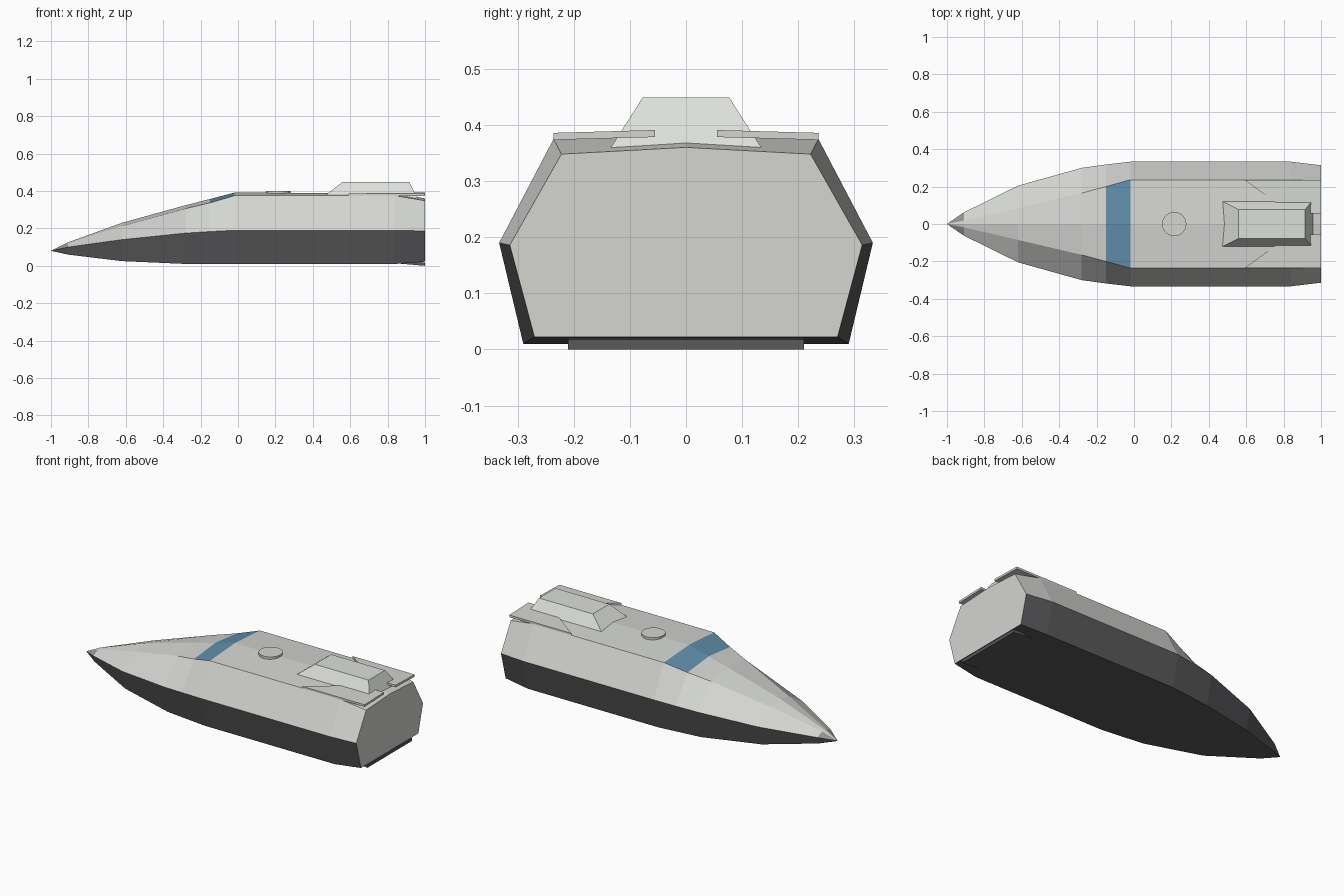
import bpy, bmesh, math

if "Cube" in bpy.data.objects:
    bpy.data.objects.remove(bpy.data.objects["Cube"], do_unlink=True)


def material(name, rgb):
    m = bpy.data.materials.new(name)
    m.use_nodes = True
    m.diffuse_color = (*rgb, 1)
    m.node_tree.nodes["Principled BSDF"].inputs["Base Color"].default_value = (*rgb, 1)
    return m


light = material("light grey", (0.66, 0.67, 0.64))
pale = material("pale grey", (0.72, 0.74, 0.70))
dark = material("dark grey", (0.10, 0.10, 0.105))
glass = material("window blue", (0.12, 0.27, 0.41))
mid = material("nose grey", (0.3, 0.3, 0.3))


def finish(bm, name, mats):
    bmesh.ops.recalc_face_normals(bm, faces=bm.faces)
    me = bpy.data.meshes.new(name)
    bm.to_mesh(me)
    bm.free()
    for m in mats:
        me.materials.append(m)
    ob = bpy.data.objects.new(name, me)
    bpy.context.collection.objects.link(ob)
    return ob


def loft(name, lower, upper, mat):
    """Solid between two matching rings of points."""
    bm = bmesh.new()
    a = [bm.verts.new(p) for p in lower]
    b = [bm.verts.new(p) for p in upper]
    bm.faces.new(a)
    bm.faces.new(b)
    for i in range(len(a)):
        j = (i + 1) % len(a)
        bm.faces.new((a[i], a[j], b[j], b[i]))
    return finish(bm, name, [mat])


# Hull stations: x, keel y, keel z, chine y, chine z, shoulder y, shoulder z, ridge z
stations = [
    (-0.91, 0.05, 0.06, 0.062, 0.10, 0.018, 0.12, 0.125),
    (-0.62, 0.175, 0.025, 0.205, 0.14, 0.085, 0.213, 0.23),
    (-0.28, 0.26, 0.01, 0.30, 0.175, 0.165, 0.306, 0.324),
    (-0.15, 0.275, 0.01, 0.318, 0.183, 0.20, 0.337, 0.357),
    (-0.02, 0.29, 0.01, 0.333, 0.19, 0.236, 0.375, 0.391),
    (0.84, 0.29, 0.01, 0.333, 0.19, 0.236, 0.375, 0.389),
    (1.0, 0.27, 0.022, 0.314, 0.186, 0.222, 0.348, 0.36),
]
bm = bmesh.new()
rings = []
for x, ky, kz, cy, cz, sy, sz, tz in stations:
    half = [(ky, kz), (cy, cz), (sy, sz)]
    ring = [(-y, z) for y, z in half] + [(0, tz)] + half[::-1]
    rings.append([bm.verts.new((x, y, z)) for y, z in ring])
tip = bm.verts.new((-1, 0, 0.08))
LIGHT, DARK, GLASS, NOSE = range(4)
# Ring edges: lower side, upper side, two roof panels, upper side, lower side, floor
bands = [DARK, LIGHT, LIGHT, LIGHT, LIGHT, DARK, DARK]
for i, band in enumerate(bands):
    j = (i + 1) % len(bands)
    f = bm.faces.new((tip, rings[0][i], rings[0][j]))
    f.material_index = NOSE if i in (1, 4) else band
    for k in range(len(rings) - 1):
        a, b = rings[k], rings[k + 1]
        f = bm.faces.new((a[i], a[j], b[j], b[i]))
        f.material_index = GLASS if k == 3 and i in (2, 3) else band
bm.faces.new(rings[-1])
finish(bm, "hull", [light, dark, glass, mid])


# Raised housing on the rear roof
def rect(x0, x1, y, z):
    return [(x0, -y, z), (x1, -y, z), (x1, y, z), (x0, y, z)]


loft("rear_housing", rect(0.445, 0.96, 0.134, 0.36), rect(0.56, 0.915, 0.077, 0.449), pale)

# Round roof hatch
bm = bmesh.new()
bmesh.ops.create_cone(bm, cap_ends=True, segments=24, radius1=0.065, radius2=0.065, depth=0.03)
bmesh.ops.translate(bm, verts=bm.verts, vec=(0.215, 0, 0.386))
finish(bm, "roof_hatch", [light])

# Rear roof flaps overhanging the tapered stern
for side, name in ((1, "left_roof_flap"), (-1, "right_roof_flap")):
    outline = [(0.59, 0.236), (0.84, 0.055), (1, 0.055), (1, 0.236)]
    if side > 0:
        name = "back_roof_flap"
    else:
        name = "front_roof_flap"
    top = [(x, side * y, 0.3925 - 0.028 * y) for x, y in outline]
    loft(name, [(x, y, z - 0.0125) for x, y, z in top], top, light)

# Flap under the stern
loft("stern_flap",
     [(0.86, -0.21, 0.012), (1, -0.21, 0), (1, 0.21, 0), (0.86, 0.21, 0.012)],
     [(0.86, -0.21, 0.026), (1, -0.21, 0.018), (1, 0.21, 0.018), (0.86, 0.21, 0.026)], dark)
